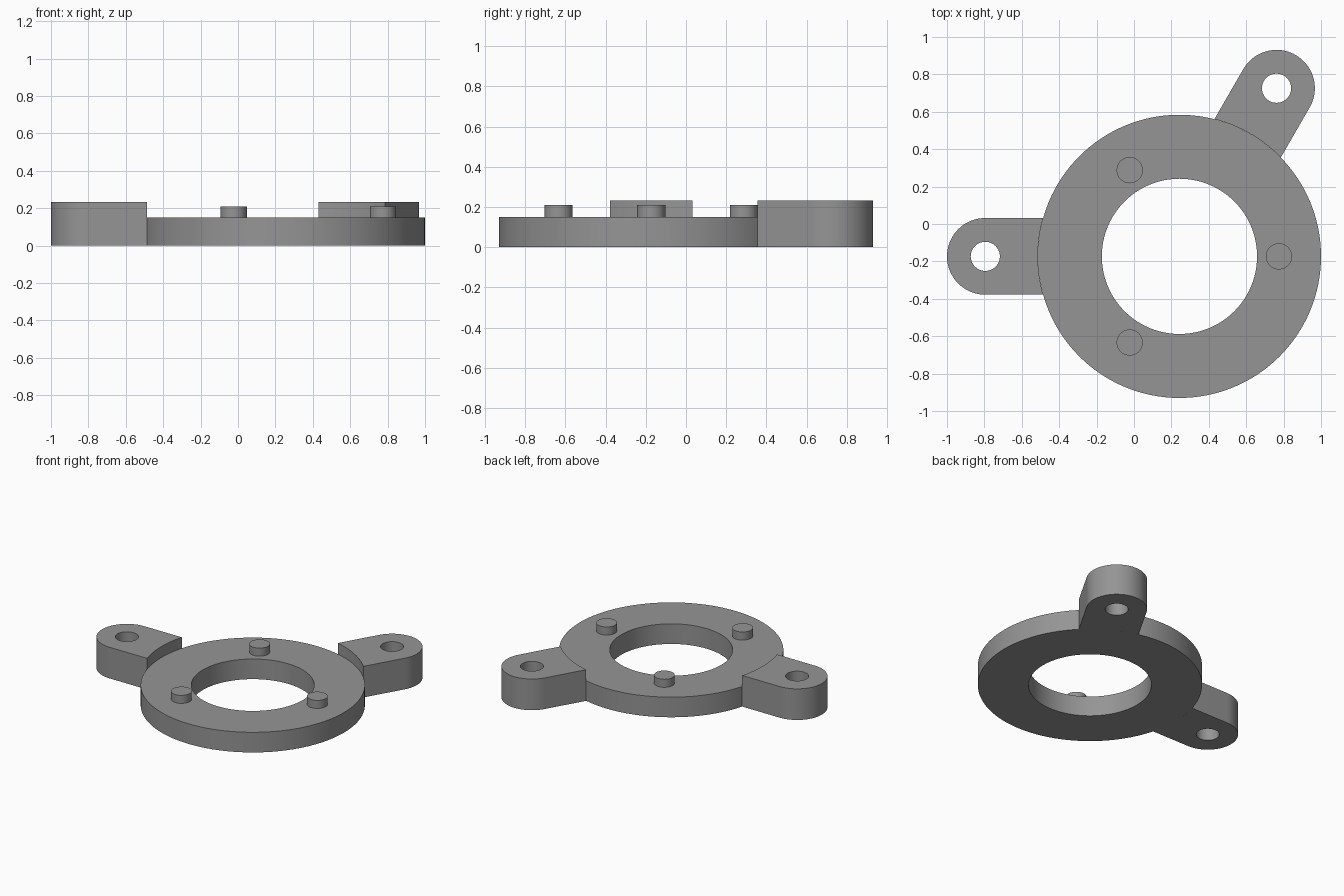
import bpy, bmesh
from math import sin, cos, pi, radians, asin
from mathutils import Vector

cube = bpy.data.objects.get("Cube")
if cube:
    bpy.data.objects.remove(cube, do_unlink=True)

grey = bpy.data.materials.new("plain grey")
grey.use_nodes = True
colour = (0.3, 0.3, 0.3, 1)
grey.diffuse_color = colour
grey.node_tree.nodes["Principled BSDF"].inputs["Base Color"].default_value = colour

CENTRE = Vector((0.243, -0.173))
RING_R, BORE_R = 0.757, 0.415
LUG_R, LUG_HOLE_R, LUG_DIST = 0.205, 0.078, 1.038
PIN_R, PIN_DIST = 0.07, 0.532


def polar(centre, radius, angle):
    return centre + Vector((cos(angle), sin(angle))) * radius


def arc(centre, radius, start, end, steps):
    return [polar(centre, radius, start + (end - start) * i / steps) for i in range(steps + 1)]


def circle(centre, radius, steps):
    return arc(centre, radius, 0, 2 * pi, steps)[:-1]


def plate(name, loops, bottom, top):
    """Extrude a flat outline, with any further loops as holes."""
    curve = bpy.data.curves.new(name, "CURVE")
    curve.dimensions = "2D"
    curve.fill_mode = "BOTH"
    curve.extrude = (top - bottom) / 2
    for loop in loops:
        spline = curve.splines.new("POLY")
        spline.points.add(len(loop) - 1)
        for point, p in zip(spline.points, loop):
            point.co = (p.x, p.y, 0, 1)
        spline.use_cyclic_u = True
    source = bpy.data.objects.new(name + "_outline", curve)
    bpy.context.collection.objects.link(source)
    bpy.context.view_layer.update()
    mesh = bpy.data.meshes.new_from_object(source.evaluated_get(bpy.context.evaluated_depsgraph_get()))
    bpy.data.objects.remove(source, do_unlink=True)

    bm = bmesh.new()
    bm.from_mesh(mesh)
    bmesh.ops.remove_doubles(bm, verts=bm.verts, dist=0.0001)
    bmesh.ops.translate(bm, verts=bm.verts, vec=(0, 0, (bottom + top) / 2))
    bmesh.ops.recalc_face_normals(bm, faces=bm.faces)
    bm.to_mesh(mesh)
    bm.free()
    mesh.name = name
    mesh.materials.clear()
    mesh.materials.append(grey)
    obj = bpy.data.objects.new(name, mesh)
    bpy.context.collection.objects.link(obj)
    bpy.ops.object.select_all(action="DESELECT")
    obj.select_set(True)
    bpy.context.view_layer.objects.active = obj
    bpy.ops.object.shade_smooth_by_angle(angle=radians(30))
    return obj


# Flat ring with its central bore
plate("ring", [circle(CENTRE, RING_R, 128), circle(CENTRE, BORE_R, 96)], 0, 0.15)

# Mounting lugs: rounded outside, hollowed inside to hug the ring
spread = asin(LUG_R / RING_R)
for name, angle in (("right_lug", pi), ("back_lug", pi / 3)):
    eye = polar(CENTRE, LUG_DIST, angle)
    outline = arc(eye, LUG_R, angle - pi / 2, angle + pi / 2, 40)
    outline += arc(CENTRE, RING_R, angle + spread, angle - spread, 16)
    plate(name, [outline, circle(eye, LUG_HOLE_R, 40)], 0, 0.232)

# Locating pins, evenly spaced on the ring
for i, name in enumerate(("left_pin", "back_pin", "front_pin")):
    spot = polar(CENTRE, PIN_DIST, i * 2 * pi / 3)
    plate(name, [circle(spot, PIN_R, 40)], 0.14, 0.21)
